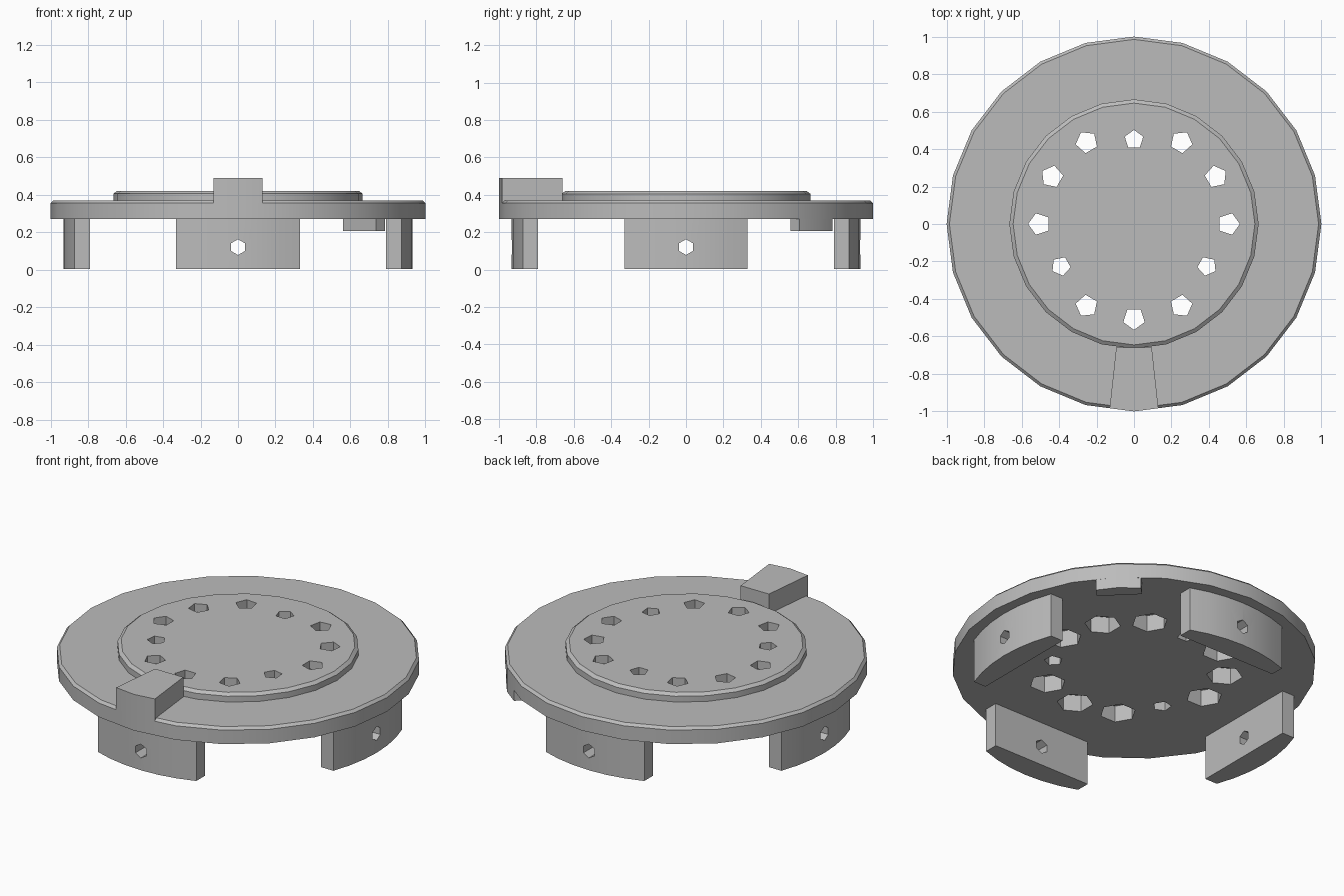
import bpy, bmesh
from math import sin, cos, pi, radians, asin
from mathutils import Matrix, Vector

cube = bpy.data.objects.get("Cube")
if cube:
    bpy.data.objects.remove(cube, do_unlink=True)

gray = bpy.data.materials.new("plain gray")
gray.use_nodes = True
COLOUR = (0.5, 0.5, 0.5, 1)
gray.diffuse_color = COLOUR
gray.node_tree.nodes["Principled BSDF"].inputs["Base Color"].default_value = COLOUR


def make_object(name, bm):
    bmesh.ops.recalc_face_normals(bm, faces=bm.faces)
    mesh = bpy.data.meshes.new(name)
    bm.to_mesh(mesh)
    bm.free()
    mesh.materials.append(gray)
    obj = bpy.data.objects.new(name, mesh)
    bpy.context.collection.objects.link(obj)
    return obj


def activate(obj):
    bpy.ops.object.select_all(action='DESELECT')
    obj.select_set(True)
    bpy.context.view_layer.objects.active = obj


def smooth(obj):
    activate(obj)
    bpy.ops.object.shade_smooth_by_angle(angle=radians(25))


def prism(bm, outline, z0, z1):
    """Extrude a flat outline from z0 to z1 and return its top face."""
    rings = [[bm.verts.new((x, y, z)) for x, y in outline] for z in (z0, z1)]
    n = len(outline)
    for i in range(n):
        j = (i + 1) % n
        bm.faces.new((rings[0][i], rings[0][j], rings[1][j], rings[1][i]))
    bm.faces.new(rings[0][::-1])
    return bm.faces.new(rings[1])


def ring_points(sides, radius, centre=(0, 0), turn=0.0):
    return [(centre[0] + radius * cos(turn + 2 * pi * i / sides),
             centre[1] + radius * sin(turn + 2 * pi * i / sides)) for i in range(sides)]


def cut(obj, bm):
    """Cut a mesh out of an object and discard the cutter."""
    cutter = make_object("cutter", bm)
    cutter.hide_render = True
    mod = obj.modifiers.new("cut", 'BOOLEAN')
    mod.operation = 'DIFFERENCE'
    mod.solver = 'EXACT'
    mod.object = cutter
    activate(obj)
    bpy.ops.object.modifier_apply(modifier=mod.name)
    bpy.data.objects.remove(cutter, do_unlink=True)


# Round plate with a raised centre deck, turned from a profile
SIDES = 24
profile = [(1, 0.27), (1, 0.355), (0.985, 0.37), (0.665, 0.37), (0.665, 0.405), (0.645, 0.42)]
bm = bmesh.new()
rings = [[bm.verts.new((x, y, z)) for x, y in ring_points(SIDES, r)] for r, z in profile]
for low, high in zip(rings, rings[1:]):
    for i in range(SIDES):
        j = (i + 1) % SIDES
        bm.faces.new((low[i], low[j], high[j], high[i]))
bm.faces.new(rings[0][::-1])
bm.faces.new(rings[-1])
plate = make_object("plate", bm)

# Ring of twelve holes: every fourth is small and plain, the rest are counterbored below
bores, holes = bmesh.new(), bmesh.new()
for k in range(12):
    angle = radians(90 + 30 * k)
    small = k % 4 == 0
    reach = 0.45 if small else 0.505
    centre = (reach * cos(angle), reach * sin(angle))
    prism(holes, ring_points(5, 0.052 if small else 0.06, centre, angle), 0.2, 0.5)
    if not small:
        prism(bores, ring_points(6, 0.1, centre, angle), 0.2, 0.37)
cut(plate, bores)
cut(plate, holes)
smooth(plate)

# Tapered key on the front edge, with a chamfered top
bm = bmesh.new()
outline = [(-0.13, -0.983), (0, -1), (0.13, -0.983), (0.095, -0.66), (-0.095, -0.66)]
top = prism(bm, outline, 0.355, 0.47)
bmesh.ops.inset_region(bm, faces=[top], thickness=0.018)
for v in top.verts:
    v.co.z = 0.49
smooth(make_object("front_key", bm))

# Small stop under the rim, between the back and left legs
bm = bmesh.new()
prism(bm, [(0.917, -0.125), (0.983, -0.125), (1, 0), (0.983, 0.125), (0.917, 0.125)], 0.205, 0.27)
bm.transform(Matrix.Rotation(radians(45), 4, 'Z'))
smooth(make_object("under_stop", bm))

# Four legs: flat inside, curved outside, each with a radial hole
OUTER, INNER, HALF = 0.932, 0.79, 0.33
spread = asin(HALF / OUTER)
arc = [(OUTER * cos(spread * t / 3), OUTER * sin(spread * t / 3)) for t in range(-3, 4)]
outline = [(INNER, -HALF)] + arc + [(INNER, HALF)]
for k, side in enumerate(("left", "back", "right", "front")):
    spin = Matrix.Rotation(k * pi / 2, 4, 'Z')
    bm = bmesh.new()
    prism(bm, outline, 0.003, 0.27)
    bm.transform(spin)
    leg = make_object(side + "_leg", bm)
    bm = bmesh.new()
    prism(bm, ring_points(6, 0.042), 0.6, 1.1)
    bm.transform(spin @ Matrix.Translation(Vector((0, 0, 0.12))) @ Matrix.Rotation(pi / 2, 4, 'Y'))
    cut(leg, bm)
    smooth(leg)
